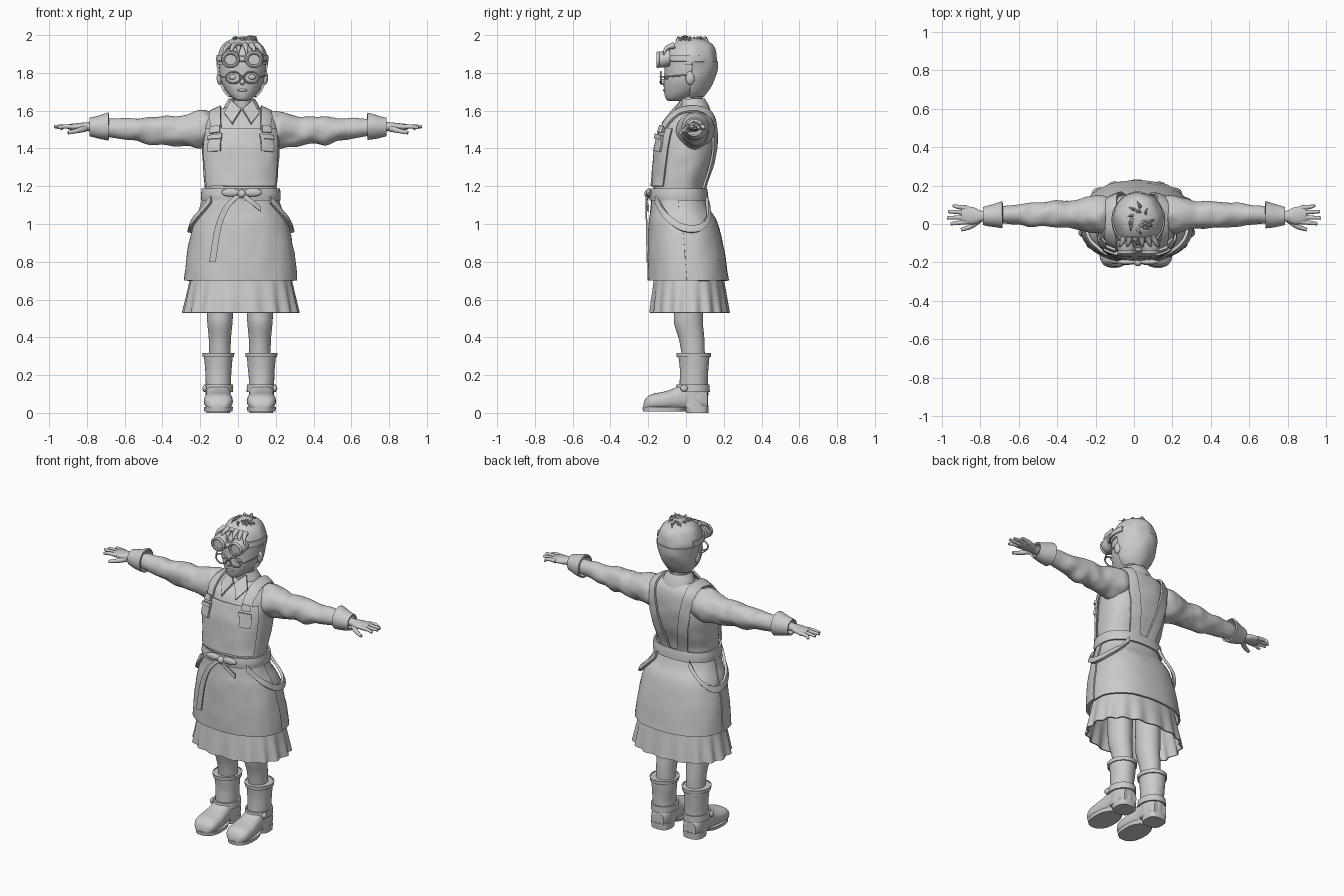
import bpy, bmesh, math, random
from mathutils import Vector, noise

random.seed(4)
cube = bpy.data.objects.get("Cube")
if cube:
    bpy.data.objects.remove(cube)

grey = bpy.data.materials.new("plain grey")
grey.use_nodes = True
grey.diffuse_color = (0.6, 0.6, 0.6, 1)
grey.node_tree.nodes["Principled BSDF"].inputs["Base Color"].default_value = (0.6, 0.6, 0.6, 1)
made = []
MID = 0.015   # body centre line
HEAD = 0.023  # head centre line


def finish(name, bm, thick=0, wrap=None, lift=0.012):
    bmesh.ops.recalc_face_normals(bm, faces=bm.faces)
    mesh = bpy.data.meshes.new(name)
    bm.to_mesh(mesh)
    bm.free()
    mesh.materials.append(grey)
    ob = bpy.data.objects.new(name, mesh)
    bpy.context.collection.objects.link(ob)
    made.append(ob)
    if wrap:
        mod = ob.modifiers.new("Fit", 'SHRINKWRAP')
        mod.target, mod.wrap_mode, mod.offset = wrap, 'ABOVE_SURFACE', lift
    if thick:
        mod = ob.modifiers.new("Thickness", 'SOLIDIFY')
        mod.thickness, mod.offset = thick, 0
        ob.modifiers.new("Crisp edges", 'EDGE_SPLIT').split_angle = math.radians(45)
    return ob


def smooth(pts, steps):
    """Catmull-Rom resampling of tuples of any length."""
    out = []
    for i in range(len(pts) - 1):
        a, b, c, d = pts[max(i - 1, 0)], pts[i], pts[i + 1], pts[min(i + 2, len(pts) - 1)]
        for k in range(steps):
            t = k / steps
            out.append([q + t / 2 * (r - p + t * (2 * p - 5 * q + 4 * r - s + t * (3 * q - p - 3 * r + s)))
                        for p, q, r, s in zip(a, b, c, d)])
    return out + [list(pts[-1])]


def skin(bm, rows, closed, caps):
    vs = [[bm.verts.new(p) for p in row] for row in rows]
    n = len(vs[0])
    for a, b in zip(vs, vs[1:]):
        for j in range(n if closed else n - 1):
            k = (j + 1) % n
            bm.faces.new((a[j], a[k], b[k], b[j]))
    if closed and caps:
        bm.faces.new(vs[0])
        bm.faces.new(vs[-1])


def loft(name, rings, axis='z', n=48, arc=None, grow=0, power=2, wave=(0, 0),
         rough=0, caps=True, thick=0, steps=4):
    """Rings are (position, centre u, centre v, radius u, radius v)."""
    rows, rings = [], smooth(rings, steps)
    for i, (t, cu, cv, ru, rv) in enumerate(rings):
        row = []
        for j in range(n):
            a = math.tau * j / n
            if arc:
                a = math.radians(arc[0] + (arc[1] - arc[0]) * j / (n - 1))
            c, s = math.cos(a), math.sin(a)
            k = 1 + wave[1] * math.sin(wave[0] * a) * i / len(rings)
            u = cu + (ru + grow) * k * math.copysign(abs(c) ** (2 / power), c)
            v = cv + (rv + grow) * k * math.copysign(abs(s) ** (2 / power), s)
            p = Vector({'z': (u, v, t), 'x': (t, u, v), 'y': (u, t, v)}[axis])
            if rough:
                f = 1 + rough * noise.noise(p * 14)
                u, v = cu + (u - cu) * f, cv + (v - cv) * f
                p = Vector({'z': (u, v, t), 'x': (t, u, v), 'y': (u, t, v)}[axis])
            row.append(p)
        rows.append(row)
    bm = bmesh.new()
    skin(bm, rows, arc is None, caps)
    return finish(name, bm, thick)


def body(rings, cx=MID):
    """(z, half width, front y, back y) to loft rings."""
    return [(z, cx, (f + b) / 2, w, (b - f) / 2) for z, w, f, b in rings]


def sweep(name, pts, r0, r1, n=10):
    pts = [Vector(p) for p in smooth(pts, 4)]
    rows = []
    for i, p in enumerate(pts):
        t = (pts[min(i + 1, len(pts) - 1)] - pts[max(i - 1, 0)]).normalized()
        u = t.cross(Vector((0.1, 0.9, 0.3))).normalized()
        v = t.cross(u)
        f = i / (len(pts) - 1)
        r = r0 + (r1 - r0) * f
        rows.append([p + r * (u * math.cos(math.tau * j / n) + v * math.sin(math.tau * j / n)) for j in range(n)])
    bm = bmesh.new()
    skin(bm, rows, True, True)
    return finish(name, bm)


def ribbon(name, pts, width, side=(1, 0, 0), thick=0.012, wrap=None, lift=0.012):
    rows = [[Vector(p) + Vector(side) * width * (j / 6 - 0.5) for j in range(7)] for p in smooth(pts, 6)]
    bm = bmesh.new()
    skin(bm, rows, False, False)
    return finish(name, bm, thick, wrap, lift)


def ball(name, loc, size):
    bm = bmesh.new()
    bmesh.ops.create_uvsphere(bm, u_segments=24, v_segments=14, radius=1)
    for v in bm.verts:
        v.co = Vector([l + s * c for l, s, c in zip(loc, size, v.co)])
    return finish(name, bm)


def rim(name, loc, ru, rv, r):
    """Oval ring facing the front."""
    rows = []
    for i in range(33):
        a = math.tau * i / 32
        d = Vector((math.cos(a), 0, math.sin(a)))
        o = Vector(loc) + Vector((ru * d.x, 0, rv * d.z))
        rows.append([o + r * (d * math.cos(b) + Vector((0, math.sin(b), 0)))
                     for b in [math.tau * k / 8 for k in range(8)]])
    bm = bmesh.new()
    skin(bm, rows, True, False)
    bmesh.ops.remove_doubles(bm, verts=bm.verts, dist=1e-5)
    finish(name, bm)


# Torso, bib and skirts
chest = body([(1.12, .19, -.165, .09), (1.2, .192, -.17, .09), (1.3, .2, -.163, .125), (1.4, .205, -.153, .15),
              (1.48, .2, -.135, .155), (1.54, .19, -.11, .15), (1.58, .16, -.075, .14),
              (1.605, .11, -.045, .12), (1.625, .07, -.02, .1)])
torso = loft("shirt_body", chest, power=2.5, rough=.03)
loft("apron_bib", chest[1:5] + body([(1.505, .196, -.126, .153)]), arc=(-150, -30), grow=.012,
     power=2.5, rough=.03, thick=.01)
over = body([(1.14, .19, -.172, .1), (1.07, .21, -.178, .125), (1.0, .24, -.185, .165),
             (.85, .272, -.19, .2), (.7, .288, -.19, .222)])
skirt = loft("apron_back_skirt", over, power=2.3, rough=.02, caps=False, thick=.01)
loft("apron_front_skirt", over, arc=(-182, -2), grow=.007, power=2.3, rough=.02, thick=.01)
loft("under_skirt", body([(.78, .25, -.16, .185), (.68, .27, -.17, .2), (.6, .286, -.18, .212), (.53, .3, -.187, .222)]),
     n=140, wave=(17, .035), power=2.3, caps=False, thick=.008)
loft("waist_sash", body([(1.125, .195, -.178, .105), (1.155, .197, -.18, .103), (1.187, .193, -.175, .098)]),
     power=2.4, grow=.008, caps=False, thick=.012)

# Bow with hanging ties
ball("bow_knot", (.02, -.2, 1.16), (.022, .02, .022))
for s in (-1, 1):
    ball("bow_loop", (.02 + s * .058, -.198, 1.167), (.05, .014, .022))
ribbon("long_tie", [(0, -.203, 1.15), (-.06, -.21, 1.09), (-.105, -.208, .98), (-.135, -.205, .8)], .034, thick=.008)
ribbon("short_tie", [(.03, -.203, 1.15), (.07, -.21, 1.12), (.12, -.2, 1.08)], .03, (0, 0, 1), .008)

# Collar and neck
loft("neck", body([(1.58, .06, -.03, .095), (1.64, .052, -.035, .085), (1.7, .055, -.04, .09)], HEAD))
loft("collar_back", body([(1.59, .1, -.04, .128), (1.625, .085, -.035, .115), (1.66, .064, -.03, .095)], MID + .005),
     arc=(-50, 230), thick=.012)
for s in (-1, 1):
    bm = bmesh.new()
    flap = [(.004, -.066, 1.605), (.056, -.022, 1.652), (.092, -.062, 1.585), (.05, -.125, 1.53)]
    bm.faces.new([bm.verts.new((.02 + s * x, y, z)) for x, y, z in flap])
    finish("collar_flap", bm, .014)

# Straps, pockets, side loops
for s in (-1, 1):
    def at(*pts):
        return [(MID + s * x, y, z) for x, y, z in pts]
    ribbon("shoulder_strap", at((.135, -.13, 1.47), (.14, -.11, 1.54), (.138, -.03, 1.6), (.135, .06, 1.61),
           (.13, .14, 1.55), (.115, .16, 1.45), (.085, .14, 1.3), (.06, .1, 1.18)), .07, wrap=torso, lift=.014)
    ribbon("strap_buckle", at((.14, -.14, 1.485), (.14, -.13, 1.52)), .06, wrap=torso, lift=.026)
    ribbon("chest_pocket", at((.145, -.15, 1.47), (.147, -.15, 1.42), (.145, -.15, 1.385)), .085, wrap=torso, lift=.024)
    ribbon("pocket_flap", at((.145, -.15, 1.475), (.147, -.15, 1.45)), .094, wrap=torso, lift=.032)
    ribbon("side_loop", at((.15, -.15, 1.13), (.22, -.1, 1.04), (.26, -.02, .98), (.26, .07, .98),
           (.21, .13, 1.04), (.12, .13, 1.13)), .04, (0, 0, 1), wrap=skirt, lift=.02, thick=.016)

# Arms and hands
for s in (-1, 1):
    def limb(rings):
        return [(s * x, cy, cz, ry, rz) for x, cy, cz, ry, rz in rings]
    loft("sleeve", limb([(.12, .05, 1.5, .085, .085), (.19, .05, 1.497, .1, .1), (.26, .05, 1.496, .083, .088),
         (.33, .05, 1.492, .073, .079), (.4, .05, 1.497, .071, .073), (.47, .05, 1.494, .064, .071), (.53, .048, 1.5, .063, .06),
         (.6, .048, 1.505, .052, .056), (.7, .046, 1.51, .045, .045)]), 'x', rough=.13, steps=8)
    loft("cuff", limb([(.685, .048, 1.516, .066, .068), (.73, .045, 1.514, .056, .058), (.785, .042, 1.514, .042, .044)]),
         'x', caps=False, rough=.06, thick=.01)
    loft("palm", limb([(.7, .042, 1.514, .03, .028), (.79, .04, 1.515, .028, .024), (.83, .042, 1.515, .043, .021),
         (.88, .047, 1.514, .047, .017), (.9, .047, 1.514, .042, .012)]), 'x', n=24)
    for y, tip, dz in ((.084, .94, -.012), (.06, .968, 0), (.035, .974, .004), (.011, .955, -.004)):
        sweep("finger", [(s * .87, y, 1.514), (s * .92, y + (y - .045) * .15, 1.516),
                         (s * tip, y + (y - .045) * .3, 1.513 + dz)], .0135, .008)
    sweep("thumb", [(s * .81, .02, 1.505), (s * .85, -.012, 1.494), (s * .9, -.03, 1.483)], .018, .009)

# Legs and boots
for s in (-1, 1):
    cx = .01 + s * .106
    bx = .01 + s * .114
    loft("leg", body([(.9, .08, -.07, .09), (.55, .07, -.065, .09), (.47, .066, -.062, .09),
                      (.38, .058, -.035, .098), (.25, .056, -.015, .1)], cx))
    loft("boot_shaft", body([(.315, .076, -.042, .124), (.25, .073, -.034, .12), (.18, .067, -.032, .115),
                             (.1, .066, -.04, .116), (.03, .064, -.04, .116)], bx), rough=.04)
    loft("boot_top_trim", body([(.295, .076, -.042, .124), (.318, .078, -.044, .126)], bx), grow=.003, caps=False, thick=.008)
    loft("ankle_strap", body([(.11, .067, -.045, .115), (.15, .066, -.04, .114)], bx), grow=.006, caps=False, thick=.01)
    ball("strap_stud", (bx + s * .072, -.01, .13), (.012, .02, .018))
    foot = [(-.225, .03, .02, .05), (-.212, .055, .015, .078), (-.18, .073, .015, .1), (-.12, .076, .015, .112),
            (-.06, .068, .015, .132), (0, .063, .015, .165), (.07, .062, .015, .15), (.115, .045, .015, .11)]
    loft("boot_foot", [(y, bx, (a + b) / 2, w, (b - a) / 2) for y, w, a, b in foot], 'y', power=2.5)
    loft("boot_sole", body([(.008, .074, -.228, -.005), (.03, .077, -.23, .01)], bx), power=2.4)
    loft("boot_heel", body([(0, .062, .0, .118), (.04, .064, -.01, .12)], bx), power=2.8)

# Head and face
skull = body([(1.652, .025, -.095, -.03), (1.665, .052, -.108, .02), (1.7, .084, -.116, .085), (1.75, .11, -.118, .125),
              (1.8, .12, -.114, .147), (1.85, .123, -.112, .157), (1.9, .117, -.1, .155), (1.94, .1, -.075, .14),
              (1.965, .07, -.04, .11)], HEAD)
loft("head", skull)
ball("nose", (HEAD, -.122, 1.752), (.014, .018, .017))
ball("lips", (HEAD, -.113, 1.708), (.028, .009, .007))
for s in (-1, 1):
    ball("ear", (HEAD + s * .12, .022, 1.773), (.016, .024, .036))
    ball("eye", (HEAD + s * .048, -.1, 1.777), (.024, .014, .014))
    rim("glasses_rim", (HEAD + s * .048, -.132, 1.775), .039, .03, .005)
    sweep("glasses_arm", [(HEAD + s * .087, -.132, 1.778), (HEAD + s * .115, -.08, 1.782), (HEAD + s * .127, .02, 1.79)], .004, .004)
sweep("glasses_bridge", [(HEAD - .011, -.133, 1.778), (HEAD, -.136, 1.782), (HEAD + .011, -.133, 1.778)], .004, .004)

# Hair
loft("hair_cap", body([(1.845, .131, -.118, .163), (1.88, .13, -.114, .165), (1.92, .118, -.098, .157), (1.95, .1, -.072, .138),
                       (1.972, .072, -.04, .107), (1.985, .035, 0, .065)], HEAD), rough=.06)
loft("hair_back", body([(1.675, .07, -.06, .088), (1.71, .098, -.09, .115), (1.76, .117, -.11, .142), (1.81, .125, -.116, .158),
                        (1.86, .13, -.118, .164)], HEAD), arc=(4, 176), rough=.04, thick=.012)
for i in range(20):
    a, r = random.uniform(0, math.tau), random.uniform(.02, .06)
    x, y = HEAD + r * math.cos(a), .03 + r * math.sin(a)
    dx, dy = .035 * math.cos(a + .8), .04 * math.sin(a + .8)
    sweep("hair_tuft", [(x, y, 1.965), (x + dx * .5, y + dy * .5, 1.988), (x + dx, y + dy, 1.99 - r * .4)], .012, .001, 6)
for x in (-.09, -.055, -.02, .02, .06, .095):
    sweep("fringe_lock", [(HEAD + x * .8, -.065, 1.945), (HEAD + x, -.105, 1.93), (HEAD + x * 1.15, -.118, 1.895)], .018, .003, 8)
sweep("cowlick", [(.04, .02, 1.97), (.06, .0, 1.994), (.1, -.02, 1.992)], .01, .001, 6)

# Goggles pushed up on the forehead
loft("goggle_strap", body([(1.862, .131, -.12, .163), (1.895, .128, -.114, .164)], HEAD), arc=(-200, 20),
     grow=.005, thick=.008)
for s in (-1, 1):
    gx = HEAD + s * .062
    loft("goggle_cup", [(-.085, gx, 1.88, .05, .044), (-.125, gx, 1.872, .05, .044), (-.148, gx, 1.87, .04, .037)], 'y', n=32)
    rim("goggle_rim", (gx, -.148, 1.87), .039, .036, .009)
ball("goggle_bridge", (HEAD, -.128, 1.872), (.022, .016, .014))

bpy.ops.object.select_all(action='DESELECT')
for ob in made:
    ob.select_set(True)
bpy.context.view_layer.objects.active = made[0]
bpy.ops.object.shade_smooth_by_angle(angle=math.radians(45))
